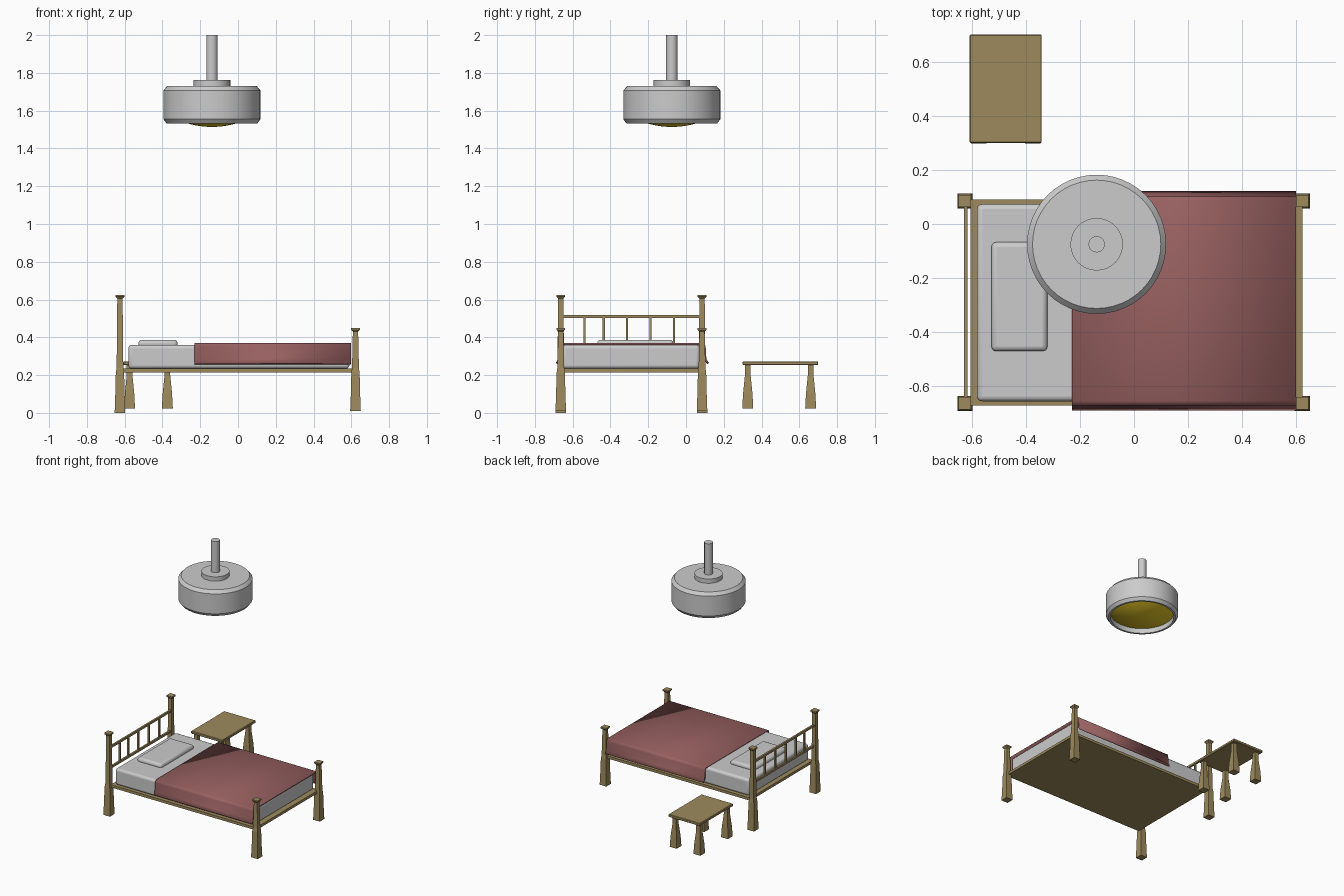
import bpy, bmesh, math
from mathutils import Vector

if "Cube" in bpy.data.objects:
    bpy.data.objects.remove(bpy.data.objects["Cube"])


def mat(name, rgb):
    m = bpy.data.materials.new(name)
    m.diffuse_color = (*rgb, 1)
    m.use_nodes = True
    m.node_tree.nodes["Principled BSDF"].inputs["Base Color"].default_value = m.diffuse_color
    return m


WOOD = mat("wood", (0.34, 0.255, 0.11))
RED = mat("blanket_red", (0.32, 0.12, 0.12))
GLOW = mat("lamp_yellow", (0.8, 0.58, 0.02))


def make(name, bm, material=None):
    bmesh.ops.recalc_face_normals(bm, faces=bm.faces)
    me = bpy.data.meshes.new(name)
    bm.to_mesh(me)
    bm.free()
    ob = bpy.data.objects.new(name, me)
    bpy.context.collection.objects.link(ob)
    if material:
        me.materials.append(material)
    return ob


def bevel(ob, width, segments=1):
    m = ob.modifiers.new("bevel", 'BEVEL')
    m.width, m.segments = width, segments


def smooth(ob):
    bpy.ops.object.select_all(action='DESELECT')
    ob.select_set(True)
    bpy.context.view_layer.objects.active = ob
    bpy.ops.object.shade_smooth_by_angle(angle=math.radians(30))


def box(name, lo, hi, material=None, bev=0, segments=1):
    bm = bmesh.new()
    bmesh.ops.create_cube(bm, size=1)
    lo, hi = Vector(lo), Vector(hi)
    for v in bm.verts:
        v.co = Vector(a * b for a, b in zip(v.co, hi - lo)) + (lo + hi) / 2
    ob = make(name, bm, material)
    if bev:
        bevel(ob, bev, segments)
    return ob


def square_post(name, x, y, profile, material):
    """Square post lofted through (half width, z) sections."""
    bm = bmesh.new()
    rings = [[bm.verts.new((x + sx * r, y + sy * r, z))
              for sx, sy in ((-1, -1), (1, -1), (1, 1), (-1, 1))] for r, z in profile]
    for a, b in zip(rings, rings[1:]):
        for i in range(4):
            j = (i + 1) % 4
            bm.faces.new((a[i], a[j], b[j], b[i]))
    bm.faces.new(rings[0][::-1])
    bm.faces.new(rings[-1])
    return make(name, bm, material)


def lathe(name, x, y, profile, material=None, steps=48):
    bm = bmesh.new()
    vs = [bm.verts.new((x + r, y, z)) for r, z in profile]
    es = [bm.edges.new(p) for p in zip(vs, vs[1:])]
    bmesh.ops.spin(bm, geom=vs + es, cent=(x, y, 0), axis=(0, 0, 1),
                   angle=math.tau, steps=steps)
    bmesh.ops.remove_doubles(bm, verts=bm.verts, dist=1e-5)
    ob = make(name, bm, material)
    smooth(ob)
    return ob


# Bed posts: thick foot, tapered shaft, flared cap
def post_profile(z0, top):
    return [(0.028, z0), (0.025, 0.09), (0.022, 0.21), (0.018, 0.24), (0.017, 0.30),
            (0.014, top - 0.02), (0.023, top - 0.01), (0.023, top)]


for side, y in (("front", -0.663), ("back", 0.085)):
    square_post("head_post_" + side, -0.625, y, post_profile(0.0, 0.625), WOOD)
    square_post("foot_post_" + side, 0.622, y, post_profile(0.01, 0.45), WOOD)

# Bed base and headboard
box("bed_base", (-0.605, -0.67, 0.214), (0.622, 0.09, 0.234), WOOD)
for name, z in (("headboard_top_rail", 0.51), ("headboard_lower_rail", 0.355)):
    box(name, (-0.629, -0.66, z - 0.008), (-0.615, 0.085, z + 0.008), WOOD)
for i, y in enumerate((-0.537, -0.436, -0.312, -0.188, -0.063)):
    box(f"headboard_bar_{i}", (-0.628, y - 0.006, 0.355), (-0.616, y + 0.006, 0.51), WOOD)

# Bedding
box("mattress", (-0.58, -0.655, 0.234), (0.59, 0.073, 0.36), None, 0.018, 3)
pillow = box("pillow", (-0.527, -0.47, 0.345), (-0.32, -0.067, 0.387), None, 0.018, 3)
for ob in (bpy.data.objects["mattress"], pillow):
    smooth(ob)

# Blanket: sheet draped over the mattress, flared at the hem
bm = bmesh.new()
half = [(0.406, 0.264), (0.392, 0.285), (0.388, 0.352), (0.383, 0.363), (0.37, 0.37)]
path = [(-0.284 - d, z) for d, z in half] + [(-0.284 + d, z) for d, z in half[::-1]]
rows = [[bm.verts.new((x, y, z)) for y, z in path] for x in (-0.23, 0.598)]
for i in range(len(path) - 1):
    bm.faces.new((rows[0][i], rows[1][i], rows[1][i + 1], rows[0][i + 1]))
blanket = make("blanket", bm, RED)
# make sure the top faces up so thickness grows inwards
if blanket.data.polygons[len(half) - 1].normal.z < 0:
    blanket.data.flip_normals()
s = blanket.modifiers.new("thickness", 'SOLIDIFY')
s.thickness, s.offset = 0.012, -1
smooth(blanket)

# Side table
box("table_top", (-0.607, 0.30, 0.253), (-0.341, 0.70, 0.273), WOOD, 0.003)
leg = [(0.029, 0.022), (0.025, 0.10), (0.015, 0.20), (0.015, 0.255)]
for i, x in enumerate((-0.574, -0.374)):
    for j, y in enumerate((0.327, 0.66)):
        square_post(f"table_leg_{i}{j}", x, y, leg, WOOD)

# Ceiling lamp
LX, LY = -0.138, -0.075
lathe("lamp_shade", LX, LY, [
    (0, 1.73), (0.237, 1.73), (0.257, 1.707), (0.257, 1.555), (0.24, 1.532),
    (0.225, 1.532), (0.225, 1.60), (0, 1.60)])
lathe("lamp_collar", LX, LY, [(0, 1.725), (0.097, 1.725), (0.097, 1.763), (0, 1.763)], steps=32)
lathe("lamp_rod", LX, LY, [(0, 1.76), (0.03, 1.76), (0.03, 2.0), (0, 2.0)], steps=24)
dome = [(0.225 * i / 8, 1.514 + 0.056 * (i / 8) ** 2) for i in range(9)]
lathe("lamp_bulb_cover", LX, LY, dome, GLOW)
